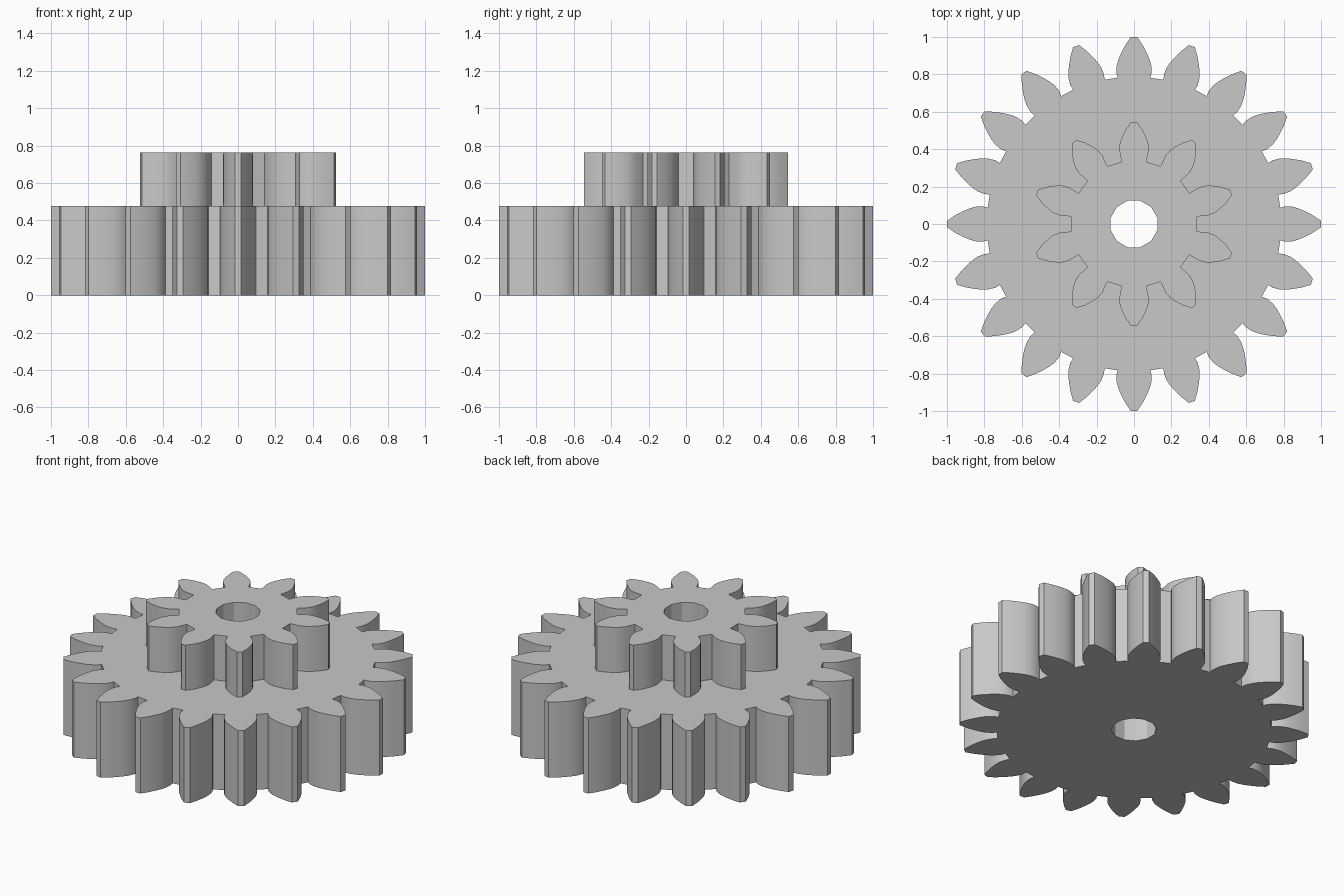
import bpy, bmesh
from math import sin, cos, pi, radians
from mathutils import Vector, Matrix

cube = bpy.data.objects.get("Cube")
if cube:
    bpy.data.objects.remove(cube, do_unlink=True)

GREY = (0.58, 0.58, 0.58, 1.0)
grey = bpy.data.materials.new("plain_grey")
grey.use_nodes = True
grey.diffuse_color = GREY
grey.node_tree.nodes["Principled BSDF"].inputs["Base Color"].default_value = GREY


def gear_outline(teeth, flank, phase):
    """Repeat one mirrored tooth; flank is (half width, height) from root to tip."""
    tooth = [(w, h) for w, h in flank] + [(-w, h) for w, h in reversed(flank)]
    points = []
    for i in range(teeth):
        turn = Matrix.Rotation(phase + 2 * pi * i / teeth, 2)
        points += [turn @ Vector(p) for p in tooth]
    return points


def bore_outline(sides, radius):
    return [Vector((cos(a), sin(a))) * radius
            for a in (2 * pi * (i + 0.5) / sides for i in range(sides))]


def make_gear(name, outline, bore, bottom, top):
    bm = bmesh.new()
    # Flat ring between the toothed outline and the bore
    for loop in (outline, bore):
        verts = [bm.verts.new((p.x, p.y, bottom)) for p in loop]
        for a, b in zip(verts, verts[1:] + verts[:1]):
            bm.edges.new((a, b))
    bmesh.ops.triangle_fill(bm, use_beauty=True, use_dissolve=False, edges=bm.edges[:])
    # Raise the ring into a solid
    raised = bmesh.ops.extrude_face_region(bm, geom=bm.faces[:], use_keep_orig=True)
    verts = [g for g in raised["geom"] if isinstance(g, bmesh.types.BMVert)]
    bmesh.ops.translate(bm, verts=verts, vec=(0, 0, top - bottom))
    bmesh.ops.recalc_face_normals(bm, faces=bm.faces[:])
    mesh = bpy.data.meshes.new(name)
    bm.to_mesh(mesh)
    bm.free()
    mesh.materials.append(grey)
    obj = bpy.data.objects.new(name, mesh)
    bpy.context.collection.objects.link(obj)
    bpy.ops.object.select_all(action="DESELECT")
    obj.select_set(True)
    bpy.context.view_layer.objects.active = obj
    bpy.ops.object.shade_smooth_by_angle(angle=radians(25))
    return obj


bore = bore_outline(12, 0.129)

# Wide lower gear with twenty teeth
large_flank = [(0.088, 0.782), (0.095, 0.81), (0.092, 0.85), (0.083, 0.88),
               (0.068, 0.915), (0.046, 0.957), (0.017, 1.0)]
make_gear("large_gear", gear_outline(20, large_flank, 0), bore, 0, 0.477)

# Narrow upper gear with ten teeth
small_flank = [(0.066, 0.333), (0.079, 0.395), (0.076, 0.43),
               (0.065, 0.463), (0.045, 0.504), (0.015, 0.545)]
make_gear("small_gear", gear_outline(10, small_flank, 0), bore, 0.477, 0.762)
